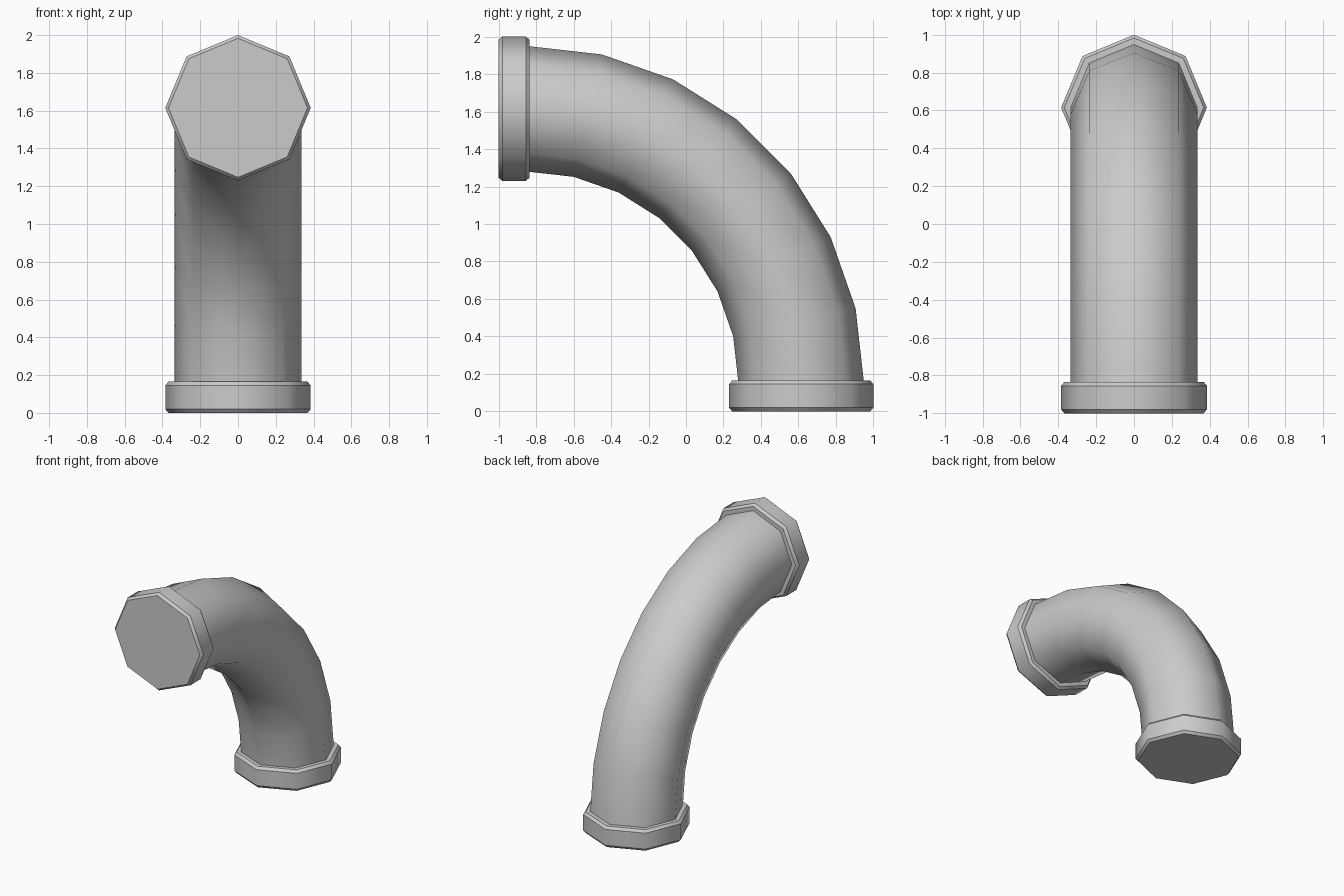
import bpy, bmesh
from math import sin, cos, pi, radians
from mathutils import Vector

if "Cube" in bpy.data.objects:
    bpy.data.objects.remove(bpy.data.objects["Cube"], do_unlink=True)

SIDES = 8
PIPE_RADIUS = 0.335
BEND_RADIUS = 1.465
BEND_STEPS = 7
BEND_CENTRE = Vector((0, -0.85, 0.15))
SIDE = Vector((1, 0, 0))

grey = bpy.data.materials.new("pipe grey")
grey.use_nodes = True
grey.diffuse_color = (0.6, 0.6, 0.6, 1)
grey.node_tree.nodes["Principled BSDF"].inputs["Base Color"].default_value = (0.6, 0.6, 0.6, 1)


def ring(centre, up, radius):
    """Octagon with one corner along up and one along x."""
    angles = [2 * pi * i / SIDES for i in range(SIDES)]
    return [centre + radius * (cos(a) * up + sin(a) * SIDE) for a in angles]


def loft(name, rings, capped=False, sharp_rings=False):
    """Skin a row of octagons with smooth sides."""
    bm = bmesh.new()
    rows = [[bm.verts.new(p) for p in r] for r in rings]
    for a, b in zip(rows, rows[1:]):
        for i in range(SIDES):
            j = (i + 1) % SIDES
            bm.faces.new((a[i], a[j], b[j], b[i])).smooth = True
    if capped:
        bm.faces.new(rows[0])
        bm.faces.new(rows[-1])
    if sharp_rings:
        for row in rows:
            for i in range(SIDES):
                bm.edges.get((row[i - 1], row[i])).smooth = False
    bmesh.ops.recalc_face_normals(bm, faces=bm.faces)
    mesh = bpy.data.meshes.new(name)
    bm.to_mesh(mesh)
    bm.free()
    mesh.materials.append(grey)
    obj = bpy.data.objects.new(name, mesh)
    bpy.context.collection.objects.link(obj)
    return obj


# Quarter-turn pipe
bend = []
for k in range(BEND_STEPS + 1):
    a = radians(90) * k / BEND_STEPS
    out = Vector((0, cos(a), sin(a)))
    bend.append(ring(BEND_CENTRE + BEND_RADIUS * out, out, PIPE_RADIUS))
loft("elbow_pipe", bend)

# Bevelled collars, as (distance from the open end, radius)
profile = [(0, 0.368), (0.02, 0.385), (0.145, 0.385), (0.165, 0.368)]
ends = {
    "bottom_collar": (Vector((0, 0.615, 0)), Vector((0, 0, 1)), Vector((0, 1, 0))),
    "front_collar": (Vector((0, -1, 1.615)), Vector((0, 1, 0)), Vector((0, 0, 1))),
}
for name, (start, axis, up) in ends.items():
    loft(name, [ring(start + d * axis, up, r) for d, r in profile],
         capped=True, sharp_rings=True)
